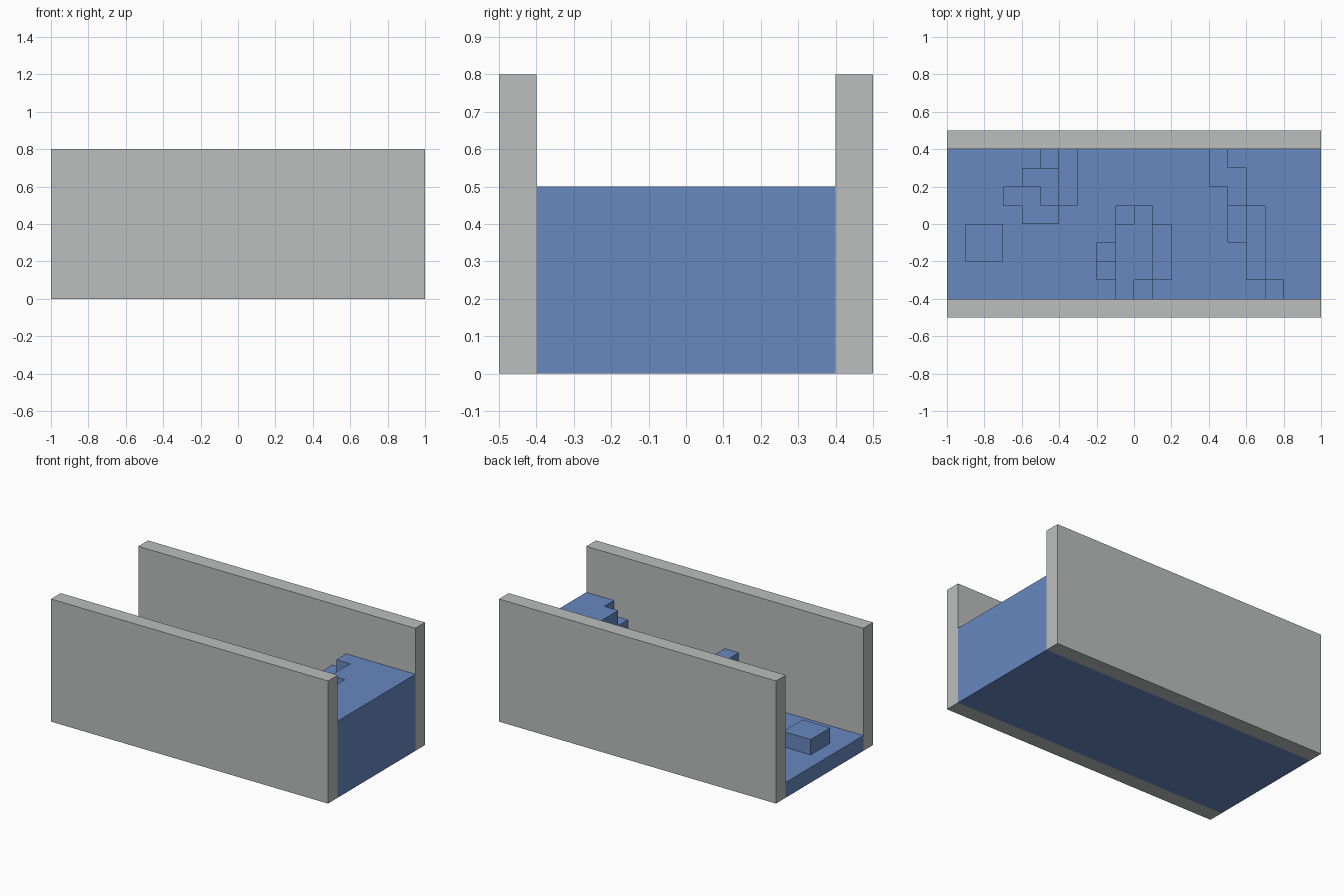
import bpy
import bmesh

STEP = 0.1
COLS, ROWS = 20, 8


def material(name, rgb):
    mat = bpy.data.materials.new(name)
    mat.use_nodes = True
    mat.diffuse_color = (*rgb, 1)
    mat.node_tree.nodes["Principled BSDF"].inputs["Base Color"].default_value = (*rgb, 1)
    return mat


def finish(name, bm, mat):
    mesh = bpy.data.meshes.new(name)
    bm.to_mesh(mesh)
    bm.free()
    mesh.materials.append(mat)
    bpy.context.collection.objects.link(bpy.data.objects.new(name, mesh))


def wall(name, y, mat):
    bm = bmesh.new()
    bmesh.ops.create_cube(bm, size=1)
    bmesh.ops.scale(bm, vec=(2, 0.1, 0.8), verts=bm.verts)
    bmesh.ops.translate(bm, vec=(0, y, 0.4), verts=bm.verts)
    finish(name, bm, mat)


cube = bpy.data.objects.get("Cube")
if cube:
    bpy.data.objects.remove(cube, do_unlink=True)

grey = material("stone grey", (0.50, 0.52, 0.515))
blue = material("channel blue", (0.14, 0.25, 0.53))

# Side walls
wall("front_wall", -0.45, grey)
wall("back_wall", 0.45, grey)

# Height of each bed cell, in steps; columns count from -x, rows from -y
height = {(i, j): 1 for i in range(COLS) for j in range(ROWS)}


def raise_cells(x0, x1, y0, y1, level):
    for i in range(x0, x1):
        for j in range(y0, y1):
            height[i, j] = level


# Low block
raise_cells(1, 3, 2, 4, 2)

# Mound against the back wall
raise_cells(3, 5, 5, 6, 3)
raise_cells(4, 6, 4, 5, 3)
raise_cells(4, 6, 6, 7, 4)
raise_cells(5, 6, 5, 6, 4)
raise_cells(5, 6, 7, 8, 3)
raise_cells(6, 7, 5, 8, 2)

# Mound against the front wall
raise_cells(9, 11, 1, 5, 4)
raise_cells(9, 10, 0, 1, 4)
raise_cells(9, 10, 4, 5, 3)
raise_cells(8, 9, 2, 3, 3)
raise_cells(8, 9, 1, 2, 2)
raise_cells(11, 12, 1, 4, 2)
raise_cells(10, 11, 0, 1, 3)

# High shelf with its stepped edge
raise_cells(18, 20, 0, 8, 5)
raise_cells(17, 18, 1, 8, 5)
raise_cells(16, 17, 5, 8, 5)
raise_cells(15, 16, 7, 8, 5)
raise_cells(14, 15, 6, 8, 4)
raise_cells(15, 16, 5, 7, 4)
raise_cells(15, 16, 3, 5, 3)
raise_cells(16, 17, 1, 5, 4)
raise_cells(17, 18, 0, 1, 4)

# Bed: exposed top, bottom and step faces of the cells, merged into flat panels
bm = bmesh.new()


def quad(points):
    bm.faces.new([bm.verts.new((x * STEP - 1, y * STEP - 0.4, z * STEP)) for x, y, z in points])


for (i, j), h in height.items():
    ring = [(i, j), (i + 1, j), (i + 1, j + 1), (i, j + 1)]
    quad([(x, y, h) for x, y in ring])
    quad([(x, y, 0) for x, y in reversed(ring)])
    for k, (di, dj) in enumerate([(0, -1), (1, 0), (0, 1), (-1, 0)]):
        a, b = ring[k], ring[(k + 1) % 4]
        for z in range(height.get((i + di, j + dj), 0), h):
            quad([(*a, z), (*b, z), (*b, z + 1), (*a, z + 1)])

bmesh.ops.remove_doubles(bm, verts=bm.verts, dist=0.001)
bmesh.ops.dissolve_limit(bm, angle_limit=0.02, verts=bm.verts, edges=bm.edges)
finish("stepped_bed", bm, blue)
